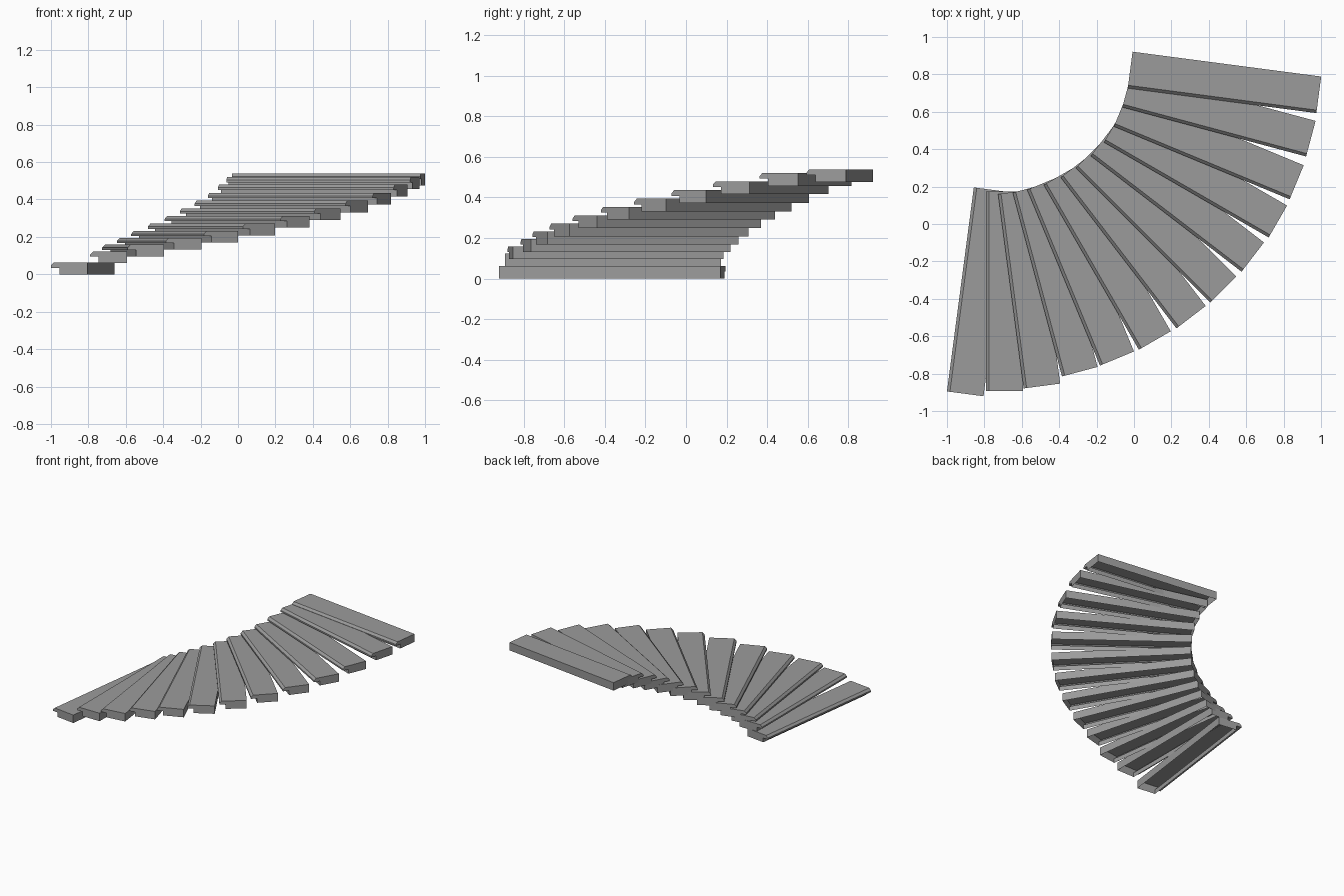
import bpy
import bmesh
from math import radians
from mathutils import Matrix, Vector

old = bpy.data.objects.get("Cube")
if old:
    bpy.data.objects.remove(old, do_unlink=True)

# Plain stone colour shared by every step
stone = bpy.data.materials.new("grey_stone")
stone.use_nodes = True
colour = (0.33, 0.33, 0.33, 1)
stone.diffuse_color = colour
stone.node_tree.nodes["Principled BSDF"].inputs["Base Color"].default_value = colour

TURN = 7.5
WIDTH, THICK = 0.197, 0.063
NOSE, LIP, BEVEL = 0.045, 0.035, 0.016

# Outer front corner of each step, followed by its underside height
STEPS = [
    (-1, -.895, 0), (-.79, -.892, .06), (-.59, -.879, .096),
    (-.385, -.815, .132), (-.182, -.757, .169), (.026, -.672, .208),
    (.227, -.558, .249), (.408, -.42, .29), (.575, -.255, .331),
    (.72, -.072, .373), (.832, .132, .416), (.92, .361, .457),
    (.975, .593, .475),
]
# The lowest steps are longer than the rest
LONG = {0: 1.1, 1: 1.065, 2: 1.048}
LENGTH = 1.017

# Side profile: overhanging lip with a chamfered top edge
PROFILE = [
    (NOSE, 0), (WIDTH, 0), (WIDTH, THICK), (BEVEL, THICK),
    (0, THICK - BEVEL), (0, LIP), (NOSE, LIP),
]


def add_step(name, corner, angle, length):
    """Extrude the profile into a hollow step and turn it into place."""
    bm = bmesh.new()
    end = bm.faces.new([bm.verts.new((x, 0, z)) for x, z in PROFILE])
    made = bmesh.ops.extrude_face_region(bm, geom=[end], use_keep_orig=True)["geom"]
    verts = [v for v in made if isinstance(v, bmesh.types.BMVert)]
    bmesh.ops.translate(bm, verts=verts, vec=(0, length, 0))
    bmesh.ops.recalc_face_normals(bm, faces=bm.faces)
    # Open underside
    base = [f for f in bm.faces if all(v.co.z < 0.001 for v in f.verts)]
    bmesh.ops.delete(bm, geom=base, context="FACES")
    mesh = bpy.data.meshes.new(name)
    bm.to_mesh(mesh)
    bm.free()
    mesh.materials.append(stone)
    step = bpy.data.objects.new(name, mesh)
    step.matrix_world = Matrix.Translation(Vector(corner)) @ Matrix.Rotation(radians(angle), 4, "Z")
    bpy.context.collection.objects.link(step)


# Curved flight, each step turned a little further than the last
for i, corner in enumerate(STEPS):
    add_step(f"stair_step_{i + 1}", corner, TURN * (i - 1), LONG.get(i, LENGTH))
